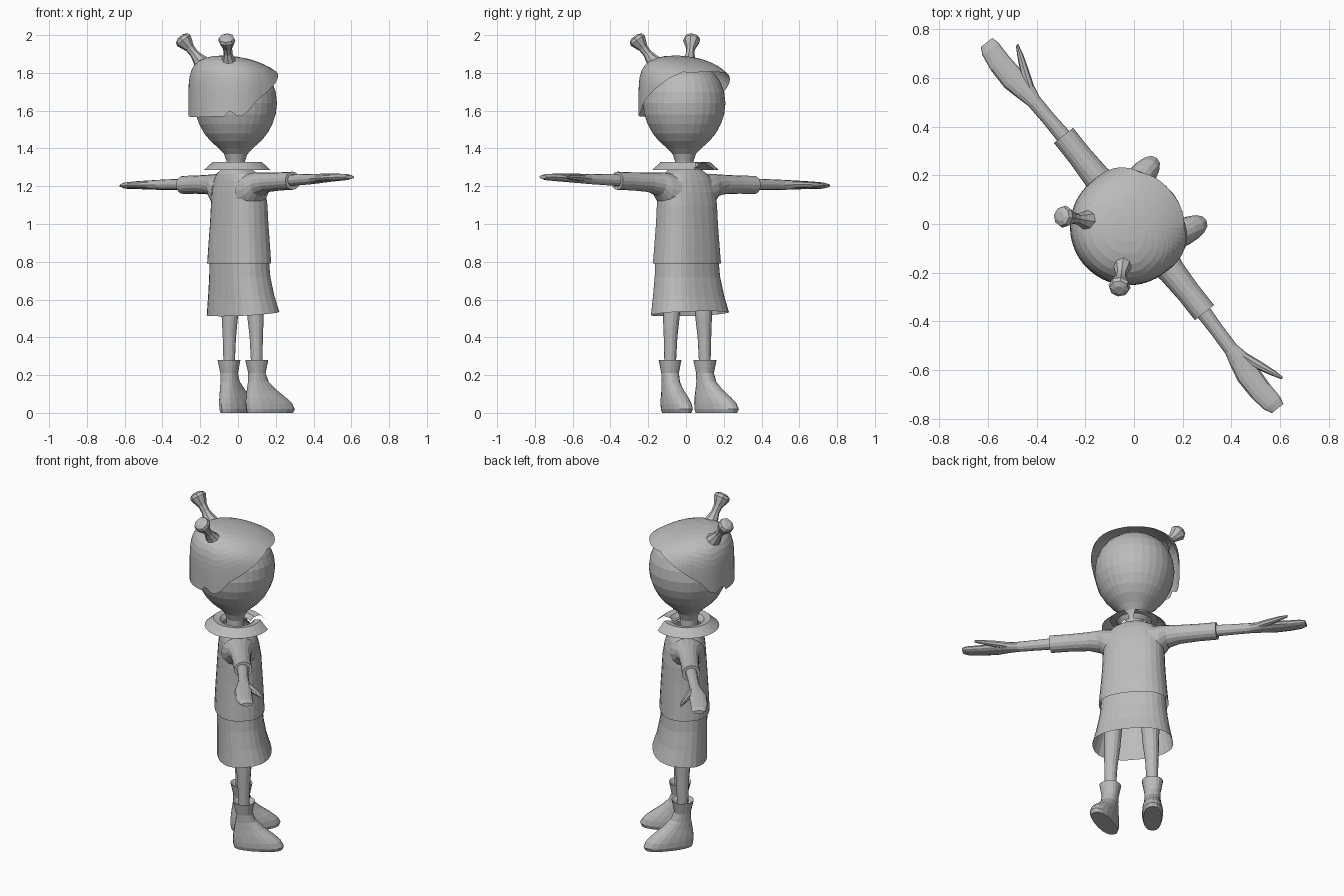
import bpy, bmesh, math
from mathutils import Matrix, Vector

if "Cube" in bpy.data.objects:
    bpy.data.objects.remove(bpy.data.objects["Cube"])

# The figure is built in a local frame (x forward, y to its left), then turned about z
TURN = Matrix.Rotation(math.radians(38.5), 4, 'Z')
GREY = bpy.data.materials.new("plain_grey")
GREY.diffuse_color = (0.5, 0.5, 0.5, 1)
GREY.use_nodes = True
GREY.node_tree.nodes["Principled BSDF"].inputs["Base Color"].default_value = GREY.diffuse_color


def loft(name, rings, closed=True, cap_start=False, cap_end=False):
    """Skin a list of equally long point rings."""
    bm = bmesh.new()
    rows = [[bm.verts.new(TURN @ Vector(p)) for p in ring] for ring in rings]
    n = len(rows[0])
    for a, b in zip(rows, rows[1:]):
        for i in range(n if closed else n - 1):
            j = (i + 1) % n
            bm.faces.new((a[i], a[j], b[j], b[i]))
    if cap_start:
        bm.faces.new(rows[0])
    if cap_end:
        bm.faces.new(rows[-1])
    bmesh.ops.remove_doubles(bm, verts=bm.verts, dist=1e-5)
    bmesh.ops.recalc_face_normals(bm, faces=bm.faces)
    me = bpy.data.meshes.new(name)
    bm.to_mesh(me)
    bm.free()
    me.materials.append(GREY)
    ob = bpy.data.objects.new(name, me)
    bpy.context.collection.objects.link(ob)
    return ob


def oval(n, power=2.0):
    """Unit superellipse points."""
    pts = []
    for i in range(n):
        t = 2 * math.pi * i / n
        c, s = math.cos(t), math.sin(t)
        pts.append((math.copysign(abs(c) ** (2 / power), c),
                    math.copysign(abs(s) ** (2 / power), s)))
    return pts


def stack(name, rows, n=24, power=2.0, tilt=0.0, **kw):
    """Horizontal ovals: rows of (z, x centre, y centre, x half, y half)."""
    rings = [[(cx + a * c, cy + b * s, z + tilt * a * c * (k == len(rows) - 1))
              for c, s in oval(n, power)]
             for k, (z, cx, cy, a, b) in enumerate(rows)]
    return loft(name, rings, **kw)


def limb(name, side, rows, n=12, **kw):
    """Ovals along the arm: rows of (y, x centre, z centre, x half, z half)."""
    rings = [[(cx + a * c, side * y, cz + b * s - 0.024 * side * y)
              for c, s in oval(n)] for y, cx, cz, a, b in rows]
    return loft(name, rings, **kw)


def tube(name, path, n=8):
    """Round tube: path of (point, radius), straight axis from first to last."""
    axis = Vector(path[-1][0]) - Vector(path[0][0])
    rot = axis.to_track_quat('Z', 'Y')
    rings = [[Vector(p) + rot @ Vector((r * c, r * s, 0)) for c, s in oval(n)]
             for p, r in path]
    return loft(name, rings, cap_start=True, cap_end=True)


# Head and neck
stack("head", [(z, -0.015 + d, 0.0, r, r) for z, r, d in (
    (1.24, 0.05, 0), (1.33, 0.048, 0), (1.37, 0.062, 0), (1.40, 0.09, 0),
    (1.44, 0.135, 0), (1.48, 0.168, 0), (1.53, 0.195, 0), (1.58, 0.212, 0),
    (1.64, 0.219, 0), (1.70, 0.212, 0), (1.75, 0.193, 0), (1.79, 0.165, 0),
    (1.82, 0.13, 0), (1.84, 0.085, 0), (1.85, 0.03, 0))], n=32, cap_end=True)


# Hair: bowl shape, long at the back and short above the face
def interp(x, table):
    for (x0, y0), (x1, y1) in zip(table, table[1:]):
        if x <= x1:
            return y0 + (y1 - y0) * (x - x0) / (x1 - x0)
    return table[-1][1]


HEM = [(0, 1.835), (40, 1.825), (55, 1.79), (70, 1.74), (85, 1.69), (100, 1.645),
       (112, 1.585), (120, 1.57), (128, 1.575), (133, 1.61), (138, 1.57), (180, 1.565)]
N, M, TOP = 72, 12, 1.885
hair = []
for k in range(M + 1):
    ring = []
    for i in range(N):
        deg = 360 * i / N
        d = min(deg, 360 - deg)
        f = math.radians(deg)
        sb = (interp(d, HEM) - 1.565) / (TOP - 1.565)
        s = sb + (1 - sb) * math.sin(math.pi / 2 * k / M)
        r = 0.24 * max(0.0, 1 - s ** 6) ** (1 / 2.2)
        r += 0.03 * max(0.0, math.cos(f)) * (1 - k / M) ** 2
        x, y = r * math.cos(f), r * math.sin(f)
        ring.append((x - 0.025, y + 0.005, 1.565 + s * (TOP - 1.565) - 0.15 * x * s))
    hair.append(ring)
loft("hair", hair)

# Hair bunches
for side, label in ((1, "left"), (-1, "right")):
    a = Vector((-0.14, 0.015 + side * 0.115, 1.85))
    b = Vector((-0.213, 0.02 + side * 0.19, 1.985))
    tube(label + "_hair_bunch", [(a.lerp(b, t), r) for t, r in (
        (0, 0.045), (0.2, 0.032), (0.4, 0.023), (0.6, 0.025), (0.75, 0.036),
        (0.9, 0.046), (1.0, 0.04), (1.06, 0.02))])

# Shirt body
stack("shirt", [
    (0.79, 0.008, 0, 0.137, 0.192), (0.90, 0.008, 0, 0.132, 0.182),
    (1.00, 0.008, 0, 0.126, 0.174), (1.10, 0.008, 0, 0.12, 0.17),
    (1.17, 0.005, 0, 0.112, 0.165), (1.23, 0, 0, 0.10, 0.15),
    (1.265, -0.005, 0, 0.088, 0.125), (1.29, -0.01, 0, 0.07, 0.085)], n=28, power=2.4)

# Skirt
stack("skirt", [
    (0.82, 0.008, 0, 0.125, 0.178), (0.72, 0.012, 0, 0.128, 0.186),
    (0.62, 0.022, 0, 0.137, 0.203), (0.525, 0.034, 0, 0.15, 0.223)],
    n=28, power=2.4, tilt=0.09)

# Collar: folded ring with an open, pointed front
collar = []
for r, z, gap in ((0.075, 1.30, 8), (0.095, 1.322, 10), (0.13, 1.328, 14), (0.178, 1.285, 22)):
    row = []
    for i in range(29):
        f = math.radians(gap + (360 - 2 * gap) * i / 28)
        row.append((r * math.cos(f) - 0.005, r * math.sin(f), z))
    collar.append(row)
loft("collar", collar, closed=False)

for side, label in ((1, "left"), (-1, "right")):
    # Sleeve
    limb(label + "_sleeve", side, [
        (0.10, 0, 1.165, 0.10, 0.10), (0.155, 0, 1.185, 0.085, 0.085),
        (0.19, 0, 1.207, 0.068, 0.062), (0.25, 0, 1.215, 0.056, 0.052),
        (0.36, 0, 1.217, 0.05, 0.048), (0.465, 0, 1.218, 0.05, 0.048),
        (0.465, 0, 1.218, 0.033, 0.032)], n=16)
    # Arm and flat mitten hand
    limb(label + "_arm_and_hand", side, [
        (0.40, 0, 1.22, 0.034, 0.032), (0.55, -0.005, 1.222, 0.029, 0.029),
        (0.65, -0.008, 1.223, 0.03, 0.027), (0.71, -0.01, 1.224, 0.044, 0.025),
        (0.77, -0.018, 1.225, 0.05, 0.023), (0.86, -0.02, 1.226, 0.047, 0.02),
        (0.93, -0.014, 1.226, 0.042, 0.017), (0.96, -0.01, 1.226, 0.03, 0.01)],
        cap_end=True)
    # Thumb
    limb(label + "_thumb", side, [
        (0.70, 0.012, 1.225, 0.02, 0.02), (0.77, 0.038, 1.227, 0.02, 0.017),
        (0.83, 0.064, 1.227, 0.014, 0.013), (0.875, 0.082, 1.227, 0.006, 0.007)],
        n=8, cap_end=True)
    # Leg
    ly = side * 0.118 - 0.01
    stack(label + "_leg", [
        (0.75, 0.02, ly * 0.85, 0.055, 0.055), (0.52, 0.024, ly * 0.92, 0.045, 0.045),
        (0.40, 0.025, ly * 0.97, 0.036, 0.036), (0.22, 0.025, ly, 0.029, 0.029)], n=14)
    # Boot: heel to toe ovals, toes turned outwards
    rings = []
    for z, back, front, hw in (
            (0.25, -0.03, 0.03, 0.03), (0.28, -0.06, 0.06, 0.058), (0.21, -0.044, 0.046, 0.045),
            (0.165, -0.046, 0.065, 0.044), (0.12, -0.054, 0.115, 0.048),
            (0.08, -0.06, 0.17, 0.054), (0.05, -0.062, 0.205, 0.057),
            (0.02, -0.06, 0.222, 0.057), (0.0, -0.054, 0.212, 0.05)):
        ring = []
        for c, s in oval(18, 2.3):
            x = (back + front) / 2 + (front - back) / 2 * c
            p = Matrix.Rotation(side * math.radians(12), 3, 'Z') @ Vector((x, hw * s, z))
            ring.append(p + Vector((0.025, ly, 0)))
        rings.append(ring)
    loft(label + "_boot", rings, cap_end=True)
